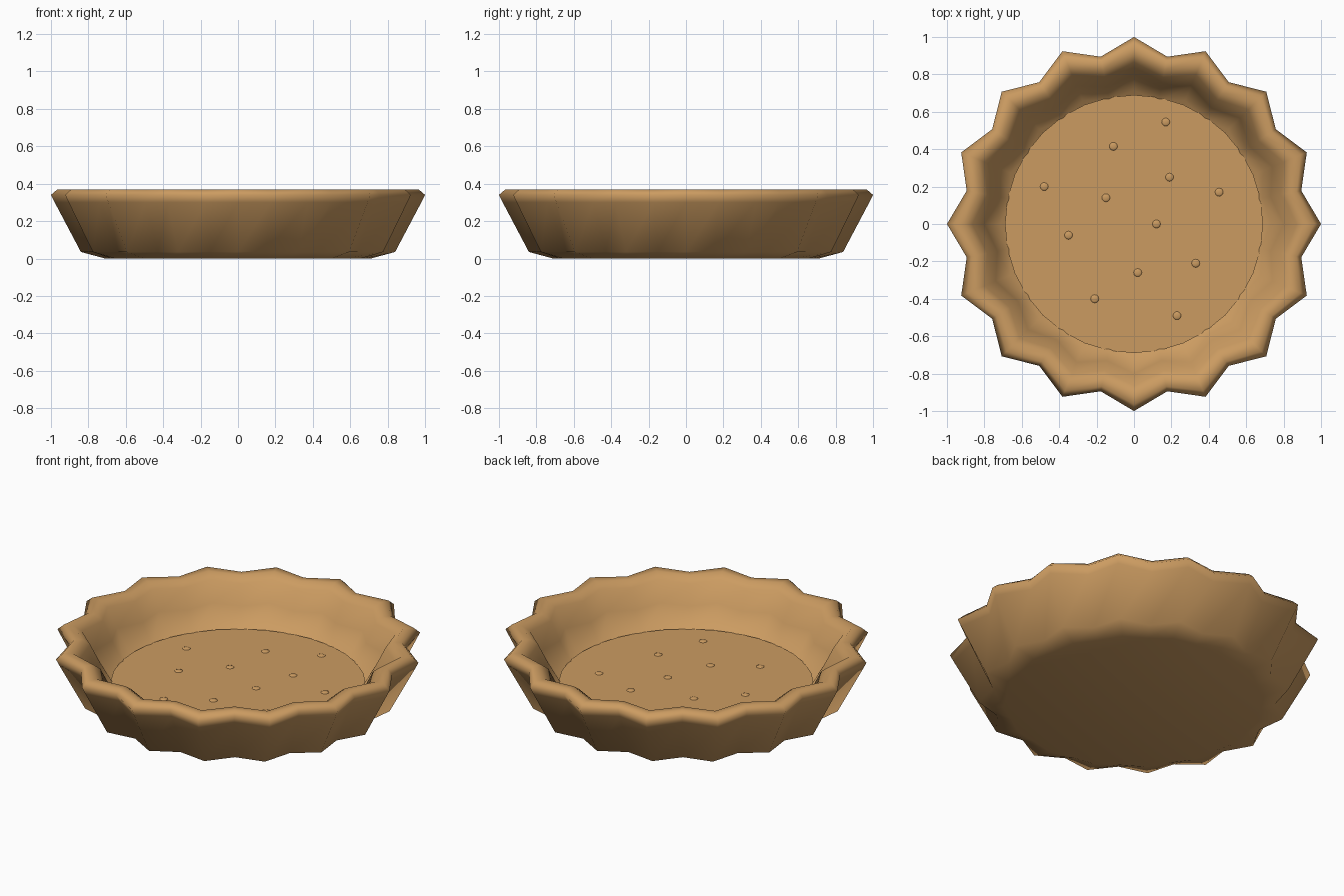
import bpy, bmesh, math

cube = bpy.data.objects.get("Cube")
if cube:
    bpy.data.objects.remove(cube, do_unlink=True)

pastry = bpy.data.materials.new("baked_pastry")
pastry.use_nodes = True
colour = (0.60, 0.33, 0.12, 1)
pastry.diffuse_color = colour
pastry.node_tree.nodes["Principled BSDF"].inputs["Base Color"].default_value = colour

LOBES = 16
FLOOR_Z = 0.12


def finish(bm, name, angle):
    """Turn a bmesh into a smooth shaded pastry object."""
    bmesh.ops.recalc_face_normals(bm, faces=bm.faces)
    mesh = bpy.data.meshes.new(name)
    bm.to_mesh(mesh)
    bm.free()
    mesh.materials.append(pastry)
    obj = bpy.data.objects.new(name, mesh)
    bpy.context.collection.objects.link(obj)
    bpy.ops.object.select_all(action="DESELECT")
    obj.select_set(True)
    bpy.context.view_layer.objects.active = obj
    bpy.ops.object.shade_smooth_by_angle(angle=math.radians(angle))
    return obj


# Fluted crust: (ridge radius, valley radius, height), outside bottom to inside bottom
profile = [
    (0.71, 0.69, 0.0), (0.84, 0.77, 0.035), (0.98, 0.89, 0.30),
    (1.0, 0.912, 0.34), (0.965, 0.885, 0.37), (0.91, 0.84, 0.37),
    (0.865, 0.80, 0.34), (0.80, 0.745, 0.23), (0.715, 0.67, 0.10),
]
bm = bmesh.new()
rings = []
for ridge, valley, z in profile:
    ring = []
    for i in range(LOBES * 2):
        a = math.pi * i / LOBES
        r = valley if i % 2 else ridge
        ring.append(bm.verts.new((r * math.cos(a), r * math.sin(a), z)))
    rings.append(ring)
for low, high in zip(rings, rings[1:]):
    for i in range(LOBES * 2):
        j = (i + 1) % (LOBES * 2)
        bm.faces.new((low[i], low[j], high[j], high[i]))
bm.faces.new(rings[0])
bm.faces.new(rings[-1])
finish(bm, "fluted_crust", 75)

# Flat floor disc inside the crust
bm = bmesh.new()
bmesh.ops.create_cone(bm, cap_ends=True, segments=32, radius1=0.69, radius2=0.69, depth=0.04)
bmesh.ops.translate(bm, verts=bm.verts, vec=(0, 0, FLOOR_Z - 0.02))
finish(bm, "crust_floor", 40)

# Small prick marks scattered over the floor
marks = [
    (0.17, 0.545), (-0.11, 0.415), (-0.48, 0.2), (-0.15, 0.14),
    (0.19, 0.25), (0.455, 0.17), (-0.35, -0.06), (0.12, 0),
    (0.02, -0.26), (0.33, -0.21), (-0.21, -0.4), (0.23, -0.49),
]
bm = bmesh.new()
for x, y in marks:
    dot = bmesh.ops.create_uvsphere(bm, u_segments=12, v_segments=8, radius=0.022)["verts"]
    bmesh.ops.scale(bm, verts=dot, vec=(1, 1, 0.3))
    bmesh.ops.translate(bm, verts=dot, vec=(x, y, FLOOR_Z))
finish(bm, "prick_marks", 60)
